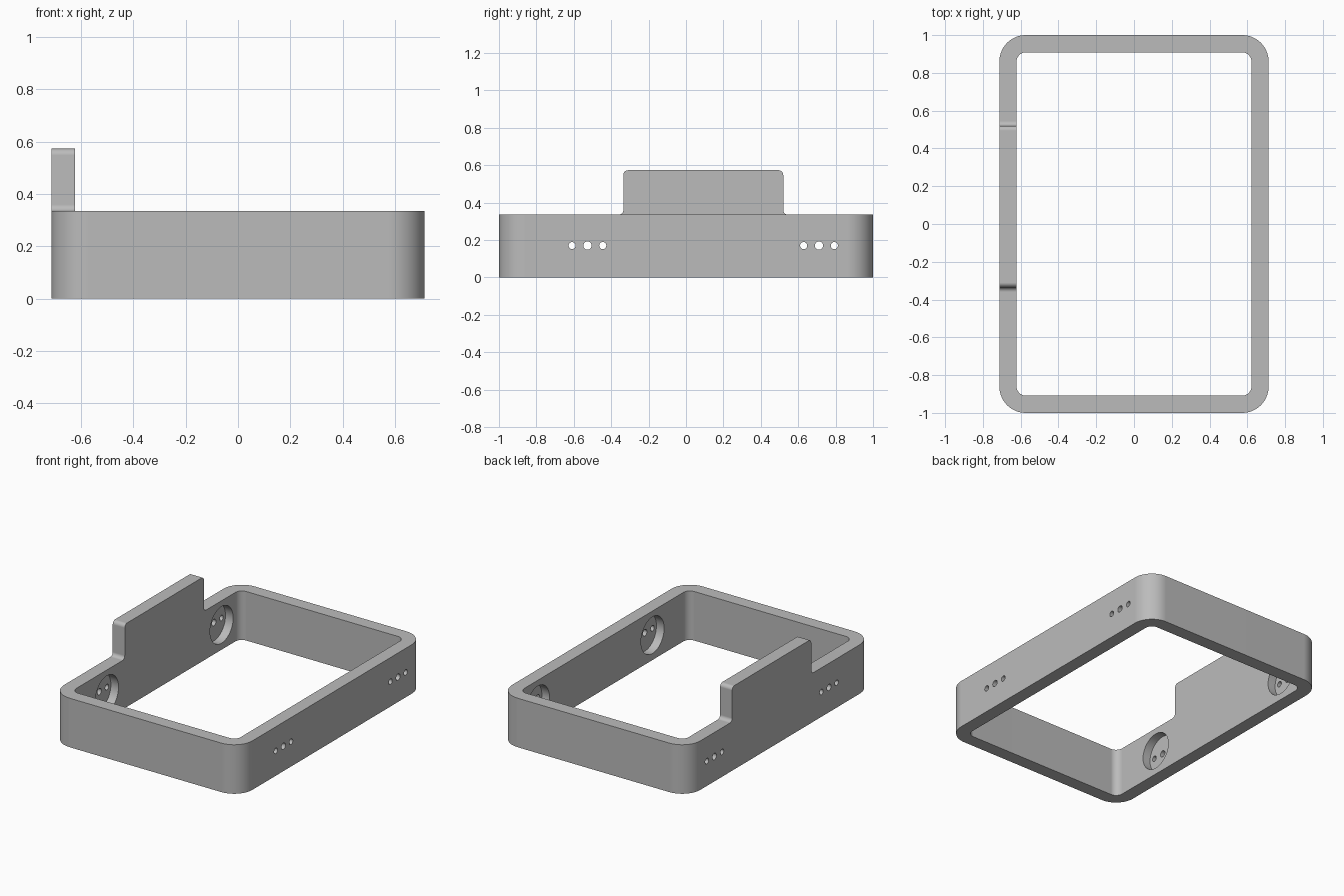
import bpy, bmesh
from math import pi, cos, sin, radians

if "Cube" in bpy.data.objects:
    bpy.data.objects.remove(bpy.data.objects["Cube"], do_unlink=True)

HALF_X, HALF_Y, WALL = 0.713, 1.0, 0.091
RIM, TAB_TOP = 0.335, 0.573
TAB_FRONT, TAB_BACK, FILLET = -0.335, 0.52, 0.025
HOLE_Z = 0.17

grey = bpy.data.materials.new("plain grey")
grey.use_nodes = True
colour = (0.5, 0.5, 0.5, 1)
grey.diffuse_color = colour
grey.node_tree.nodes["Principled BSDF"].inputs["Base Color"].default_value = colour


def arc(cx, cy, r, start, end, steps):
    angles = [radians(start + (end - start) * i / steps) for i in range(steps + 1)]
    return [(cx + r * cos(a), cy + r * sin(a)) for a in angles]


def rounded_rect(hx, hy, r):
    corners = [(1, 1, 0), (-1, 1, 90), (-1, -1, 180), (1, -1, 270)]
    return [p for sx, sy, a in corners
            for p in arc(sx * (hx - r), sy * (hy - r), r, a, a + 90, 14)]


def prism(name, outline, place, depth):
    """Extrude a closed outline; place maps a 2D point to 3D."""
    bm = bmesh.new()
    face = bm.faces.new([bm.verts.new(place(*p)) for p in outline])
    top = bmesh.ops.extrude_face_region(bm, geom=[face])["geom"]
    bmesh.ops.translate(bm, vec=depth, verts=[v for v in top if isinstance(v, bmesh.types.BMVert)])
    bmesh.ops.recalc_face_normals(bm, faces=bm.faces)
    mesh = bpy.data.meshes.new(name)
    bm.to_mesh(mesh)
    bm.free()
    mesh.materials.append(grey)
    obj = bpy.data.objects.new(name, mesh)
    bpy.context.collection.objects.link(obj)
    return obj


def combine(target, tool, operation):
    """Apply a boolean and discard the helper."""
    tool.hide_render = True
    mod = target.modifiers.new(operation.lower(), "BOOLEAN")
    mod.operation, mod.solver, mod.object = operation, "EXACT", tool
    bpy.context.view_layer.objects.active = target
    bpy.ops.object.modifier_apply(modifier=mod.name)
    bpy.data.objects.remove(tool, do_unlink=True)


def cross_cylinder(name, y, r, half_length, steps):
    outline = arc(y, HOLE_Z, r, 0, 360, steps)[:-1]
    return prism(name, outline, lambda u, v: (-half_length, u, v), (2 * half_length, 0, 0))


# Rounded rectangular frame, open in the middle
frame = prism("frame", rounded_rect(HALF_X, HALF_Y, 0.14),
              lambda u, v: (u, v, 0), (0, 0, RIM))
opening = prism("opening_cutter", rounded_rect(HALF_X - WALL, HALF_Y - WALL, 0.05),
                lambda u, v: (u, v, -0.1), (0, 0, 1))
combine(frame, opening, "DIFFERENCE")

# Raised tab on one long wall, with rounded top and flared foot
f = FILLET
tab_outline = (arc(TAB_BACK + f, RIM + f, f, 270, 180, 8)
               + arc(TAB_BACK - f, TAB_TOP - f, f, 0, 90, 8)
               + arc(TAB_FRONT + f, TAB_TOP - f, f, 90, 180, 8)
               + arc(TAB_FRONT - f, RIM + f, f, 0, -90, 8))
tab = prism("raised_tab", tab_outline, lambda u, v: (-HALF_X, u, v), (WALL, 0, 0))
combine(frame, tab, "UNION")

# Round inner pockets, each with three through holes, in both long walls
for centre in (-0.527, 0.711):
    combine(frame, cross_cylinder("pocket_cutter", centre, 0.125, HALF_X - 0.033, 48), "DIFFERENCE")
    for offset, radius in ((-0.082, 0.019), (0, 0.022), (0.082, 0.019)):
        combine(frame, cross_cylinder("hole_cutter", centre + offset, radius, 1, 24), "DIFFERENCE")

# Smooth the curves, keep the edges crisp
bpy.ops.object.select_all(action="DESELECT")
frame.select_set(True)
bpy.context.view_layer.objects.active = frame
bpy.ops.object.shade_smooth_by_angle(angle=radians(30))
weighted = frame.modifiers.new("weighted normals", "WEIGHTED_NORMAL")
weighted.keep_sharp = True
